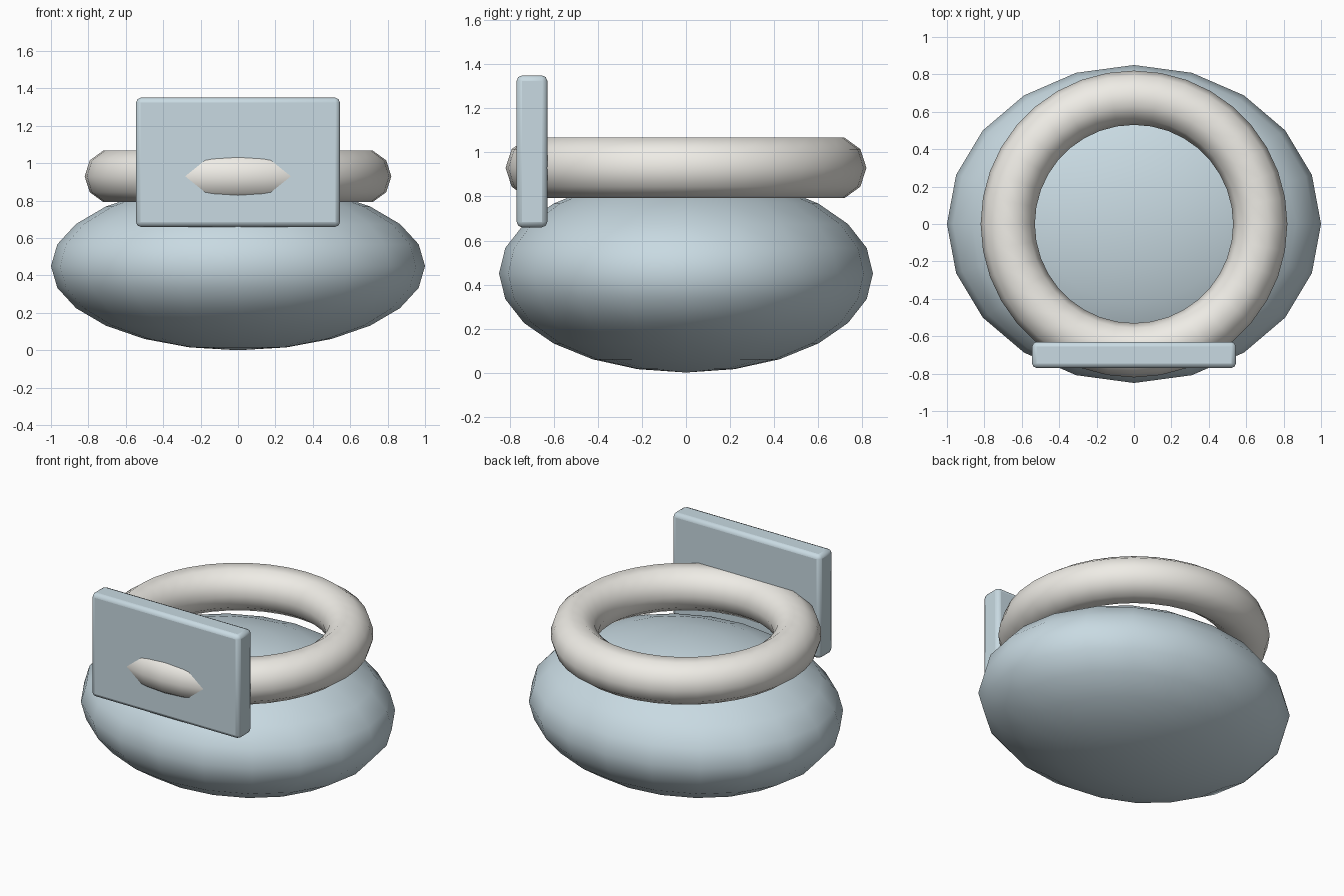
import bpy
import math

if "Cube" in bpy.data.objects:
    bpy.data.objects.remove(bpy.data.objects["Cube"])


def material(name, color):
    mat = bpy.data.materials.new(name)
    mat.diffuse_color = color
    mat.use_nodes = True
    mat.node_tree.nodes["Principled BSDF"].inputs["Base Color"].default_value = mat.diffuse_color
    return mat


blue = material("pale_blue", (0.58, 0.70, 0.76, 1))
cream = material("off_white", (0.86, 0.84, 0.79, 1))


def finish(name, mat, scale=(1, 1, 1)):
    """Name the active object, apply its scale and give it a material."""
    obj = bpy.context.object
    obj.name = name
    obj.scale = scale
    bpy.ops.object.transform_apply(location=False, rotation=False, scale=True)
    obj.data.materials.append(mat)
    return obj


# Squashed round body
bpy.ops.mesh.primitive_uv_sphere_add(segments=20, ring_count=12, radius=1,
                                     location=(0, 0, 0.45))
finish("body", blue, (1, 0.85, 0.45))
bpy.ops.object.shade_smooth()

# Ring resting on the body
bpy.ops.mesh.primitive_torus_add(major_segments=36, minor_segments=10,
                                 major_radius=0.675, minor_radius=0.145,
                                 location=(0, 0, 0.93))
finish("ring", cream)
bpy.ops.object.shade_smooth()

# Upright front plate with softened edges; the ring pokes through it
bpy.ops.mesh.primitive_cube_add(size=1, location=(0, -0.70, 1.005))
plate = finish("front_plate", blue, (1.09, 0.14, 0.69))
bevel = plate.modifiers.new("soft_edges", 'BEVEL')
bevel.width = 0.025
bevel.segments = 2
bpy.ops.object.shade_smooth_by_angle(angle=math.radians(30))
